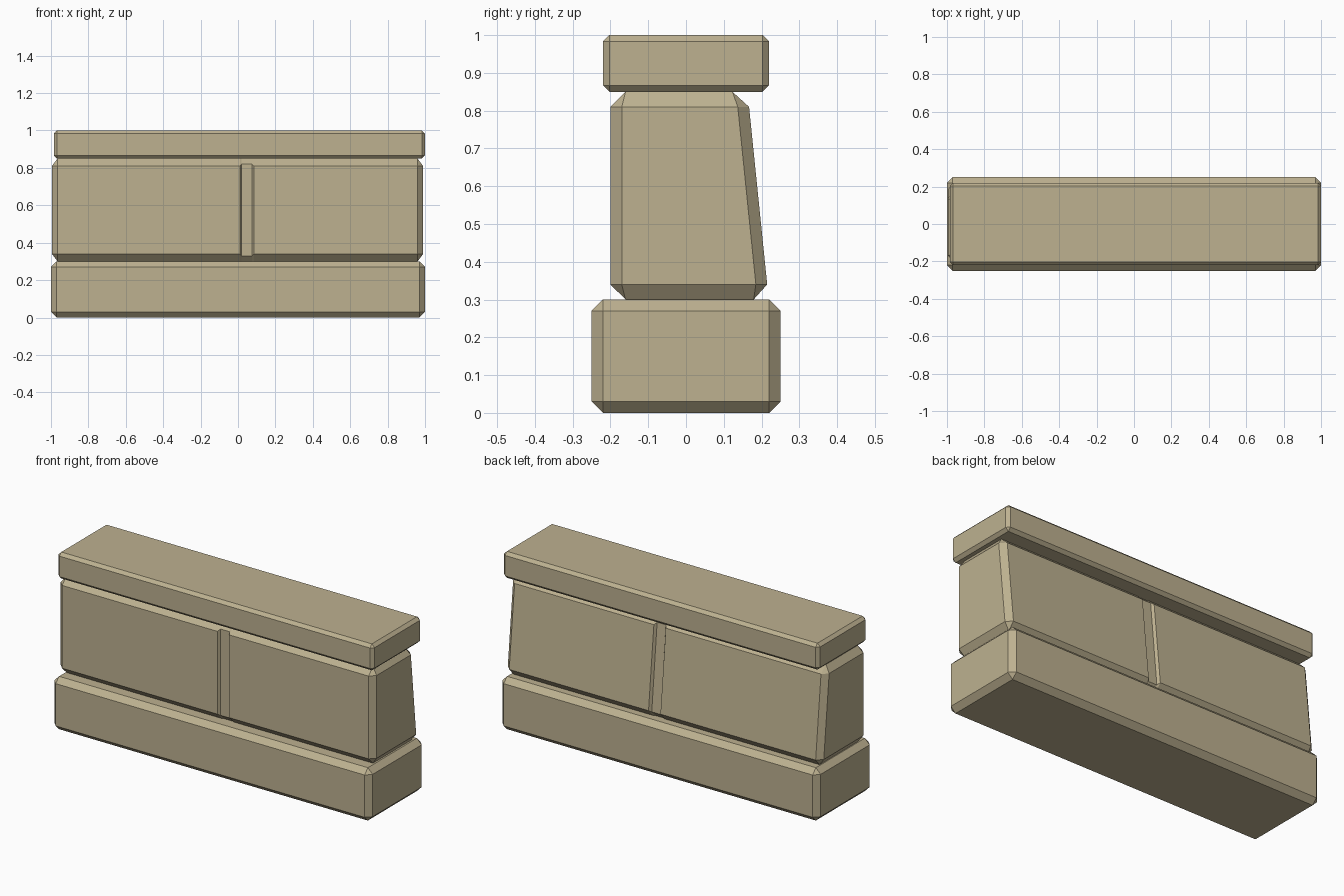
import bpy, bmesh
from math import radians
from itertools import product

if "Cube" in bpy.data.objects:
    bpy.data.objects.remove(bpy.data.objects["Cube"])

stone = bpy.data.materials.new("sandstone")
stone.diffuse_color = (0.51, 0.44, 0.28, 1)
stone.use_nodes = True
stone.node_tree.nodes["Principled BSDF"].inputs["Base Color"].default_value = stone.diffuse_color


def chamfered_block(lo, hi, side, edge, taper=0.0):
    """Box with chamfered edges; the back face leans inward by taper per unit of height."""
    bm = bmesh.new()
    for sx, sy, sz in product((0, 1), repeat=3):
        def corner(dx, dy, dz):
            d = (dx, dy, dz)
            p = [h - k if s else l + k
                 for l, h, s, k in zip(lo, hi, (sx, sy, sz), d)]
            if sy:
                p[1] -= taper * (p[2] - lo[2])
            bm.verts.new(p)
        corner(0, side, edge)      # end face
        corner(side, 0, edge)      # front or back face
        corner(side, edge, 0)      # top or bottom face
    bmesh.ops.convex_hull(bm, input=bm.verts[:])
    bmesh.ops.dissolve_limit(bm, angle_limit=radians(1),
                             verts=bm.verts[:], edges=bm.edges[:])
    return bm


def finish(bm, name):
    bmesh.ops.recalc_face_normals(bm, faces=bm.faces[:])
    mesh = bpy.data.meshes.new(name)
    bm.to_mesh(mesh)
    bm.free()
    mesh.materials.append(stone)
    bpy.context.collection.objects.link(bpy.data.objects.new(name, mesh))


# Base course and coping
finish(chamfered_block((-1, -0.25, 0), (1, 0.25, 0.3), 0.03, 0.03), "base_course")
finish(chamfered_block((-0.985, -0.22, 0.85), (1, 0.22, 1), 0.017, 0.017), "coping_stone")

# Wall body with a sloping back
body = chamfered_block((-0.995, -0.2, 0.3), (0.99, 0.219, 0.85), 0.03, 0.04, 0.102)

# Shallow joint running around the body, with bevelled sides
for x in (0.01, 0.02, 0.075, 0.085):
    bmesh.ops.bisect_plane(body, geom=body.verts[:] + body.edges[:] + body.faces[:],
                           plane_co=(x, 0, 0), plane_no=(1, 0, 0), dist=1e-5)
for v in body.verts:
    if 0.015 < v.co.x < 0.08:
        v.co.y += 0.015 if v.co.y < 0 else -0.015
        v.co.z += 0.01 if v.co.z > 0.575 else -0.01
finish(body, "wall_body")
